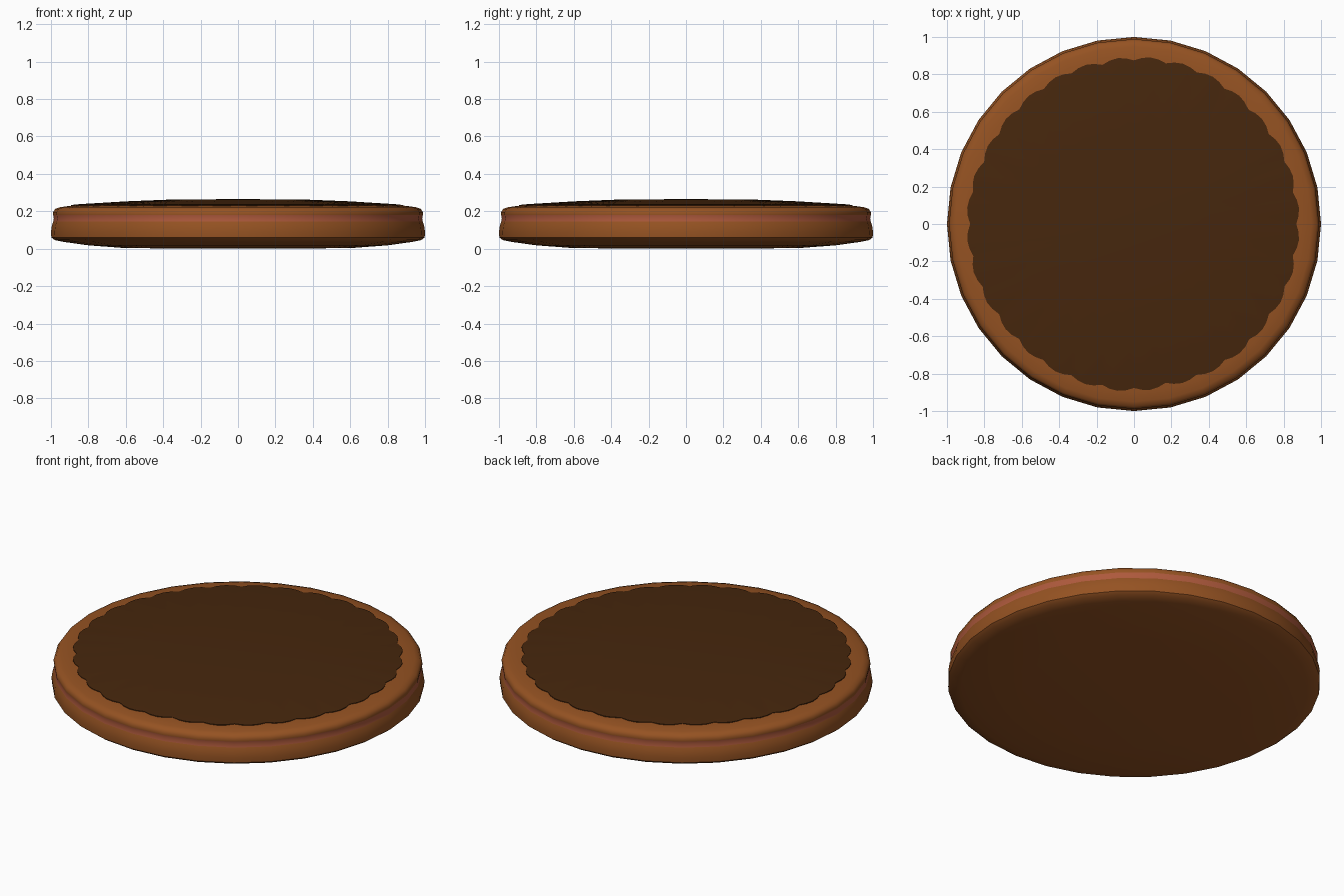
import bpy, bmesh, math, random

if "Cube" in bpy.data.objects:
    bpy.data.objects.remove(bpy.data.objects["Cube"])

random.seed(4)
SIDES = 32


def material(name, rgb):
    m = bpy.data.materials.new(name)
    m.diffuse_color = (*rgb, 1)
    m.use_nodes = True
    m.node_tree.nodes["Principled BSDF"].inputs["Base Color"].default_value = m.diffuse_color
    return m


def lathe(name, profile, mat, sides=SIDES, wave=None):
    """Spin (radius, z) points about z; a radius of 0 makes a pole."""
    bm = bmesh.new()
    rings = []
    for r, z in profile:
        if r == 0:
            rings.append([bm.verts.new((0, 0, z))])
            continue
        ring = []
        for i in range(sides):
            a = 2 * math.pi * i / sides
            k = r * (wave[i] if wave and r > 0.8 else 1)
            ring.append(bm.verts.new((k * math.cos(a), k * math.sin(a), z)))
        rings.append(ring)
    for lo, hi in zip(rings, rings[1:]):
        for i in range(sides):
            j = (i + 1) % sides
            if len(lo) == 1:
                bm.faces.new((lo[0], hi[j], hi[i]))
            elif len(hi) == 1:
                bm.faces.new((lo[i], lo[j], hi[0]))
            else:
                bm.faces.new((lo[i], lo[j], hi[j], hi[i]))
    bmesh.ops.recalc_face_normals(bm, faces=bm.faces)
    me = bpy.data.meshes.new(name)
    bm.to_mesh(me)
    bm.free()
    me.materials.append(mat)
    ob = bpy.data.objects.new(name, me)
    bpy.context.collection.objects.link(ob)
    bpy.context.view_layer.objects.active = ob
    ob.select_set(True)
    bpy.ops.object.shade_smooth_by_angle(angle=math.radians(40))
    ob.select_set(False)
    return ob


biscuit = material("biscuit", (0.30, 0.085, 0.016))
jam = material("jam", (0.42, 0.10, 0.045))
chocolate = material("chocolate", (0.062, 0.02, 0.004))

# Lower biscuit with gently domed underside
lathe("lower_biscuit", [(0, 0), (0.6, 0.003), (0.8, 0.018), (0.93, 0.036),
                        (0.98, 0.046), (0.998, 0.06), (1.0, 0.09),
                        (0.995, 0.125), (0.988, 0.145)], biscuit)

# Thin filling line in the shallow groove
lathe("filling", [(0.988, 0.145), (0.985, 0.163), (0.988, 0.18)], jam)

# Upper rim, rounded over onto the top
lathe("upper_rim", [(0.988, 0.18), (0.989, 0.195), (0.977, 0.213),
                    (0.95, 0.222), (0.90, 0.229), (0.82, 0.234),
                    (0, 0.236)], biscuit)

# Domed chocolate topping with an irregular scalloped edge
N = 128
drift = [random.uniform(-0.008, 0.008) for _ in range(32)]
wave = []
for i in range(N):
    a, t = i // 4, (i % 4) / 4
    slow = drift[a] * (1 - t) + drift[(a + 1) % 32] * t
    wave.append(1 + slow + 0.022 * abs(math.sin(math.pi * t)) - 0.012)
lathe("chocolate_topping", [(0.882, 0.222), (0.882, 0.2335), (0.84, 0.238),
                            (0.6, 0.253), (0.35, 0.263), (0, 0.265)],
      chocolate, N, wave)
